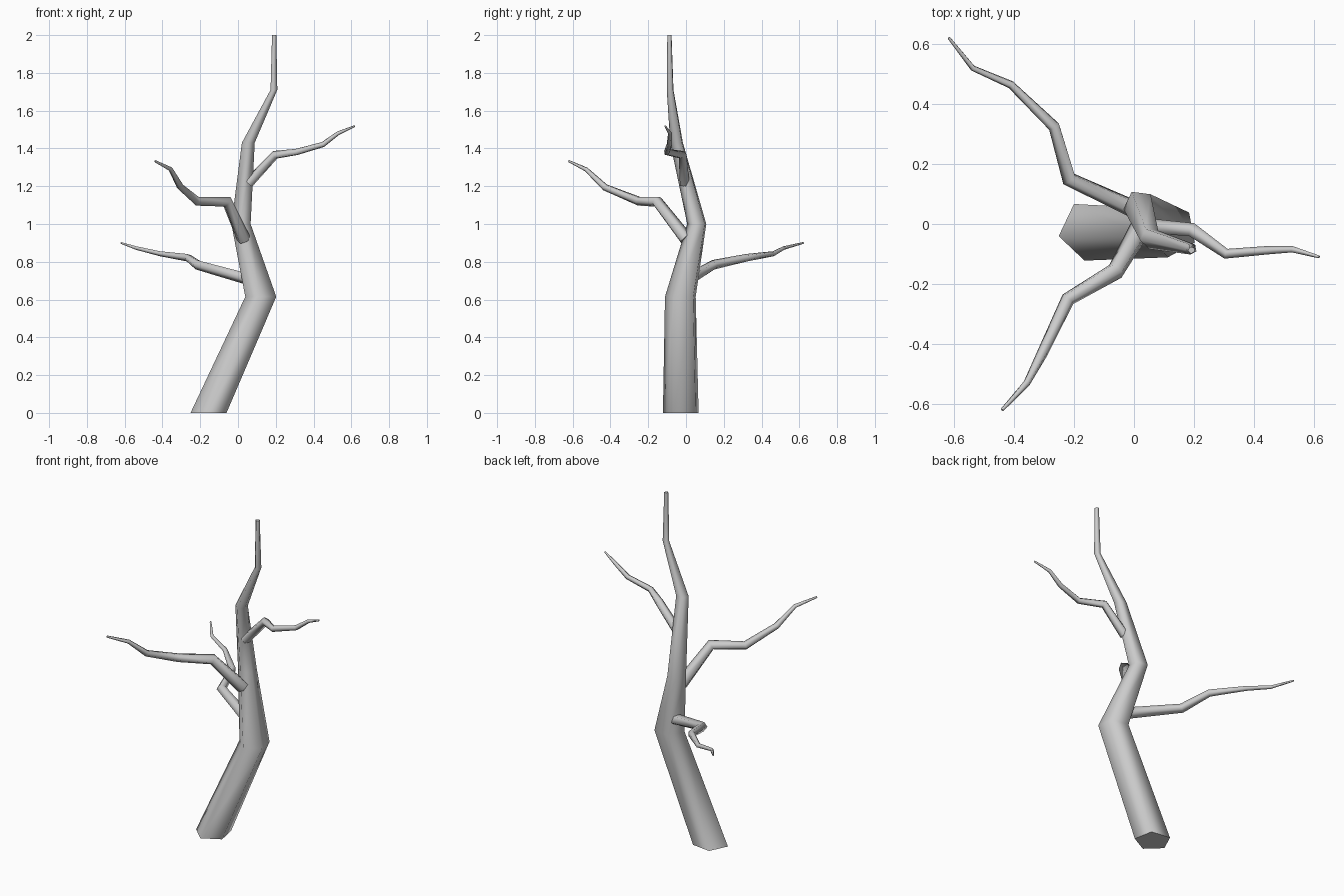
import bpy, bmesh
from math import cos, sin, radians
from mathutils import Vector, Matrix

if "Cube" in bpy.data.objects:
    bpy.data.objects.remove(bpy.data.objects["Cube"])

SIDES = 5


def limb(name, path, phase, level=False):
    """Tapered five-sided tube through (x, y, z, radius) points."""
    pts = [Vector(p[:3]) for p in path]
    bm = bmesh.new()
    rings = []
    rot = Matrix.Identity(3)
    prev = Vector((0, 0, 1))
    for i, p in enumerate(pts):
        if not level:
            # ring bisects the bend, carried along with minimal twist
            a = (p - pts[i - 1]).normalized() if i > 0 else Vector()
            b = (pts[i + 1] - p).normalized() if i < len(pts) - 1 else Vector()
            t = (a + b).normalized()
            rot = prev.rotation_difference(t).to_matrix() @ rot
            prev = t
        ring = []
        for k in range(SIDES):
            ang = radians(phase + 360 * k / SIDES)
            ring.append(bm.verts.new(p + rot @ Vector((cos(ang), sin(ang), 0)) * path[i][3]))
        rings.append(ring)
    for r0, r1 in zip(rings, rings[1:]):
        for k in range(SIDES):
            n = (k + 1) % SIDES
            bm.faces.new((r0[k], r0[n], r1[n], r1[k])).smooth = True
    bm.faces.new(rings[0][::-1])
    bm.faces.new(rings[-1])
    # flat end caps keep sharp rims
    for e in bm.edges:
        if any(not f.smooth for f in e.link_faces):
            e.smooth = False
    me = bpy.data.meshes.new(name)
    bm.to_mesh(me)
    bm.free()
    ob = bpy.data.objects.new(name, me)
    bpy.context.collection.objects.link(ob)
    return ob


# Crooked trunk with level rings
limb("trunk", [(-.152, -.022, 0, .101), (.124, -.025, .615, .087),
               (.018, .06, 1.0, .054), (.056, -.048, 1.43, .036),
               (.191, -.083, 1.71, .019), (.192, -.087, 2.0, .012)], 190.5, True)

# Right branch
limb("right_branch", [(.055, -.01, 1.215, .028), (.195, -.02, 1.365, .024),
                      (.308, -.1, 1.38, .018), (.45, -.088, 1.42, .015),
                      (.53, -.085, 1.48, .011), (.618, -.11, 1.518, .005)], 90)

# Front branch
limb("front_branch", [(.03, 0, .92, .038), (-.06, -.155, 1.12, .031),
                      (-.22, -.25, 1.122, .025), (-.305, -.43, 1.195, .019),
                      (-.357, -.53, 1.29, .012), (-.44, -.62, 1.333, .006)], 90)

# Back left branch
limb("back_branch", [(.055, .025, .71, .033), (-.215, .15, .785, .027),
                     (-.265, .325, .822, .021), (-.41, .465, .843, .014),
                     (-.537, .52, .873, .01), (-.618, .622, .9, .005)], 90)
